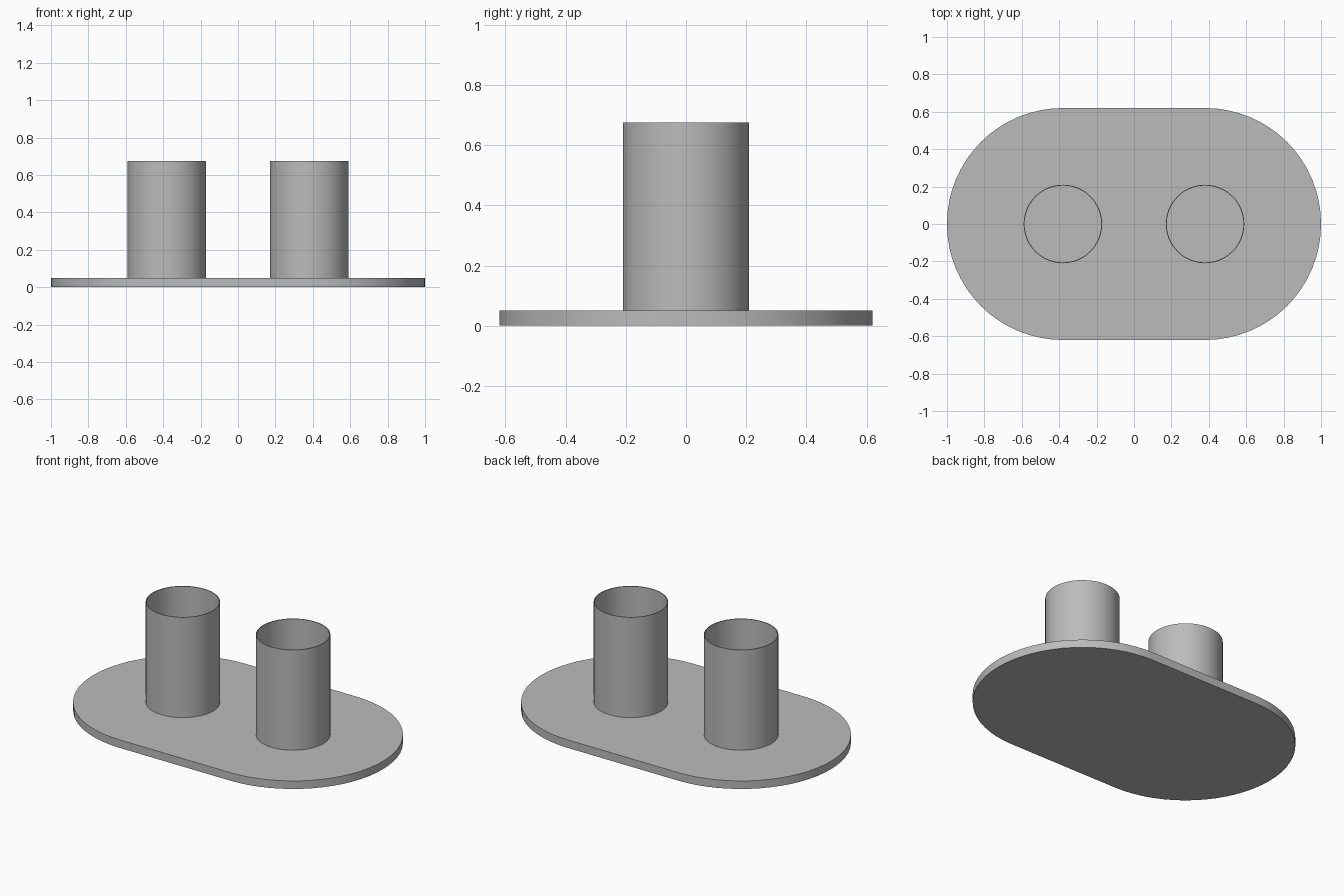
import bpy
import bmesh
import math

cube = bpy.data.objects.get("Cube")
if cube:
    bpy.data.objects.remove(cube, do_unlink=True)

SPACING = 0.38       # centre of each tube and rounded plate end
PLATE_R = 0.62
PLATE_TOP = 0.05
TUBE_R = 0.21
WALL = 0.005
TUBE_TOP = 0.675
SEGMENTS = 64

grey = bpy.data.materials.new("plain grey")
grey.use_nodes = True
colour = (0.5, 0.5, 0.5, 1)
grey.diffuse_color = colour
grey.node_tree.nodes["Principled BSDF"].inputs["Base Color"].default_value = colour


def finish(name, bm):
    bmesh.ops.recalc_face_normals(bm, faces=bm.faces)
    mesh = bpy.data.meshes.new(name)
    bm.to_mesh(mesh)
    bm.free()
    mesh.materials.append(grey)
    obj = bpy.data.objects.new(name, mesh)
    bpy.context.collection.objects.link(obj)
    bpy.ops.object.select_all(action="DESELECT")
    obj.select_set(True)
    bpy.context.view_layer.objects.active = obj
    bpy.ops.object.shade_smooth_by_angle(angle=math.radians(30))
    return obj


# Base plate: stadium outline extruded upwards
bm = bmesh.new()
outline = []
for side in (1, -1):
    for i in range(SEGMENTS // 2 + 1):
        a = -math.pi / 2 + 2 * math.pi * i / SEGMENTS
        outline.append(bm.verts.new((side * (SPACING + PLATE_R * math.cos(a)),
                                     side * PLATE_R * math.sin(a), 0)))
bottom = bm.faces.new(outline)
top = bmesh.ops.extrude_face_region(bm, geom=[bottom], use_keep_orig=True)
raised = [v for v in top["geom"] if isinstance(v, bmesh.types.BMVert)]
bmesh.ops.translate(bm, verts=raised, vec=(0, 0, PLATE_TOP))
finish("base_plate", bm)


# Open thin-walled tubes: wall profile spun around the axis
def tube(name, x):
    bm = bmesh.new()
    profile = [(TUBE_R, PLATE_TOP), (TUBE_R, TUBE_TOP),
               (TUBE_R - WALL, TUBE_TOP), (TUBE_R - WALL, PLATE_TOP)]
    verts = [bm.verts.new((x + r, 0, z)) for r, z in profile]
    edges = [bm.edges.new(pair) for pair in zip(verts, verts[1:])]
    bmesh.ops.spin(bm, geom=verts + edges, cent=(x, 0, 0), axis=(0, 0, 1),
                   angle=2 * math.pi, steps=SEGMENTS, use_merge=True)
    bmesh.ops.remove_doubles(bm, verts=bm.verts, dist=0.0001)
    finish(name, bm)


tube("left_tube", SPACING)
tube("right_tube", -SPACING)
